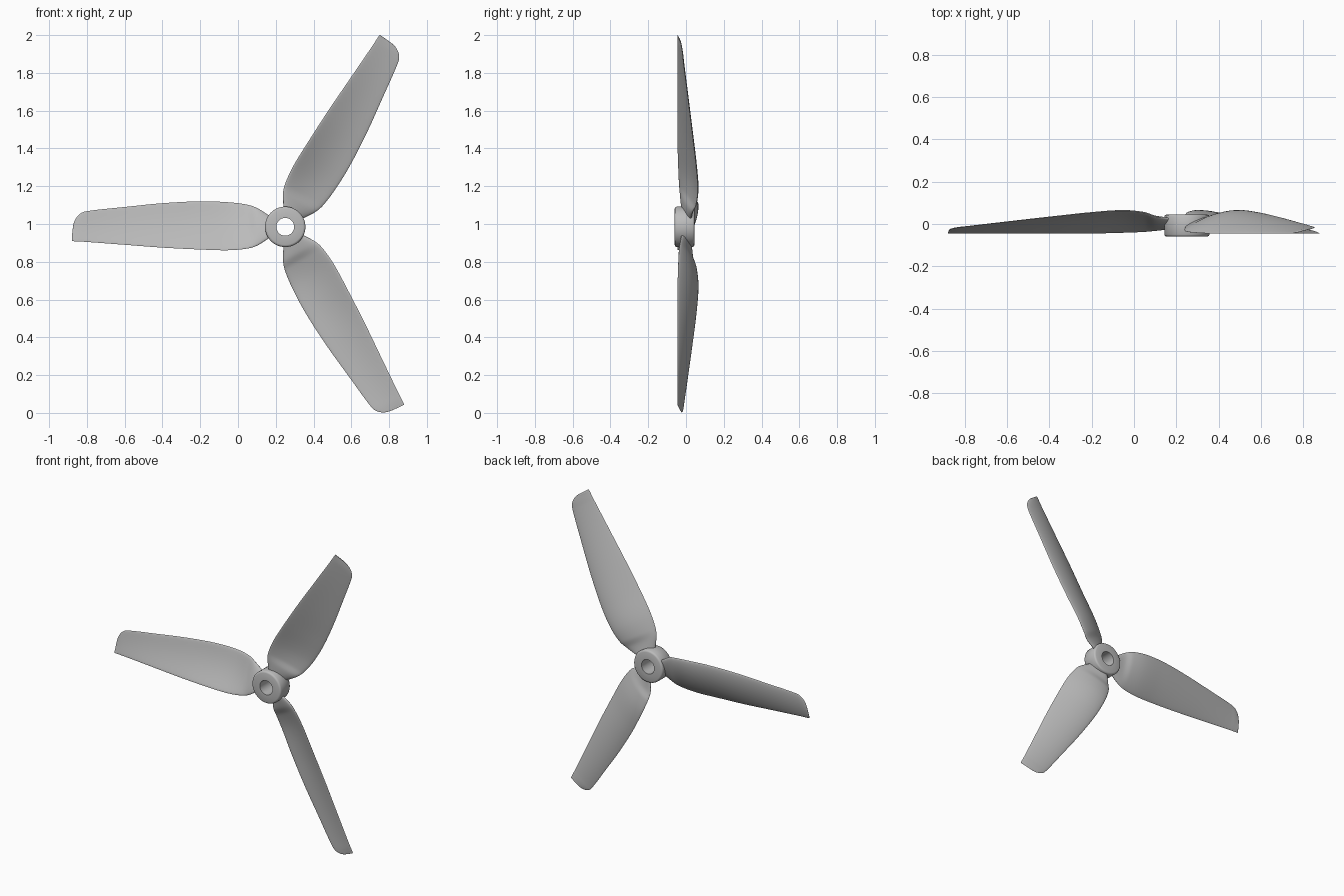
import bpy, bmesh, math
from mathutils import Vector

cube = bpy.data.objects.get("Cube")
if cube:
    bpy.data.objects.remove(cube, do_unlink=True)

HUB_X, HUB_Z = 0.25, 0.985
SPAN, CHORD = 64, 14

grey = bpy.data.materials.new("plain grey")
grey.use_nodes = True
colour = (0.5, 0.5, 0.5, 1)
grey.diffuse_color = colour
grey.node_tree.nodes["Principled BSDF"].inputs["Base Color"].default_value = colour

# Blade stations: radius, front edge, back edge, front depth, back depth, camber, half thickness
stations = [
    (.085, -.06, .06, -.02, .025, 0, .017),
    (.15, -.1, .1, -.03, .035, .005, .016),
    (.2, -.115, .117, -.036, .052, .014, .014),
    (.3, -.124, .13, -.041, .062, .02, .012),
    (.45, -.12, .135, -.045, .053, .02, .01),
    (.65, -.11, .125, -.045, .032, .015, .009),
    (.85, -.095, .105, -.045, .01, .01, .007),
    (1.05, -.08, .083, -.045, -.013, .006, .005),
    (1.085, -.078, .07, -.045, -.017, .005, .005),
    (1.11, -.077, .042, -.045, -.022, .004, .004),
    (1.123, -.076, .005, -.045, -.028, .003, .003),
    (1.13, -.075, -.06, -.045, -.042, 0, .001),
]


def spline(t):
    """Smooth curve through the stations, t from 0 to 1."""
    f = t * (len(stations) - 1)
    i = min(int(f), len(stations) - 2)
    s = f - i

    def slope(k, c):
        a, b = max(k - 1, 0), min(k + 1, len(stations) - 1)
        return (stations[b][c] - stations[a][c]) / (stations[b][0] - stations[a][0])

    r0, r1 = stations[i][0], stations[i + 1][0]
    row = [r0 + (r1 - r0) * s]
    for c in range(1, 7):
        p, q = stations[i][c], stations[i + 1][c]
        m, n = slope(i, c) * (r1 - r0), slope(i + 1, c) * (r1 - r0)
        h = s * s * (3 - 2 * s)
        row.append(p + (q - p) * h + m * s * (1 - s) ** 2 - n * s * s * (1 - s))
    return row


def finish(name, bm, angle):
    bmesh.ops.recalc_face_normals(bm, faces=bm.faces)
    mesh = bpy.data.meshes.new(name)
    bm.to_mesh(mesh)
    bm.free()
    mesh.materials.append(grey)
    ob = bpy.data.objects.new(name, mesh)
    bpy.context.collection.objects.link(ob)
    bpy.ops.object.select_all(action='DESELECT')
    ob.select_set(True)
    bpy.context.view_layer.objects.active = ob
    bpy.ops.object.shade_smooth_by_angle(angle=math.radians(angle))
    return ob


def bridge(bm, rings, closed=False):
    pairs = list(zip(rings, rings[1:])) + ([(rings[-1], rings[0])] if closed else [])
    for a, b in pairs:
        for k in range(len(a)):
            j = (k + 1) % len(a)
            bm.faces.new((a[k], a[j], b[j], b[k]))


# Twisted, cambered blade lofted along its radius
def blade(name, degrees):
    a = math.radians(degrees)
    along = Vector((math.cos(a), 0, math.sin(a)))
    across = Vector((math.sin(a), 0, -math.cos(a)))
    hub = Vector((HUB_X, 0, HUB_Z))
    bm = bmesh.new()
    rings = []
    for i in range(SPAN + 1):
        r, u0, u1, y0, y1, camber, thick = spline(i / SPAN)
        ring = []
        for k in range(2 * CHORD):
            turn = math.pi * k / CHORD
            v = (1 - math.cos(turn)) / 2
            y = y0 + (y1 - y0) * v + camber * 4 * v * (1 - v) + thick * math.sin(turn)
            ring.append(bm.verts.new(hub + along * r + across * (u0 + (u1 - u0) * v)
                                     + Vector((0, y, 0))))
        rings.append(ring)
    bridge(bm, rings)
    bm.faces.new(rings[0])
    bm.faces.new(rings[-1])
    return finish(name, bm, 50)


for name, degrees in (("right_blade", 180), ("upper_left_blade", 60), ("lower_left_blade", -60)):
    blade(name, degrees)

# Hub ring: rounded profile revolved around the shaft hole
profile = [(.047, -.06), (.095, -.06), (.103, -.057), (.107, -.05),
           (.107, .035), (.103, .042), (.095, .045), (.047, .045)]
bm = bmesh.new()
SIDES = 64
loops = [[bm.verts.new((HUB_X + r * math.cos(math.tau * k / SIDES), y,
                        HUB_Z + r * math.sin(math.tau * k / SIDES)))
          for k in range(SIDES)] for r, y in profile]
bridge(bm, loops, closed=True)
finish("hub", bm, 40)
